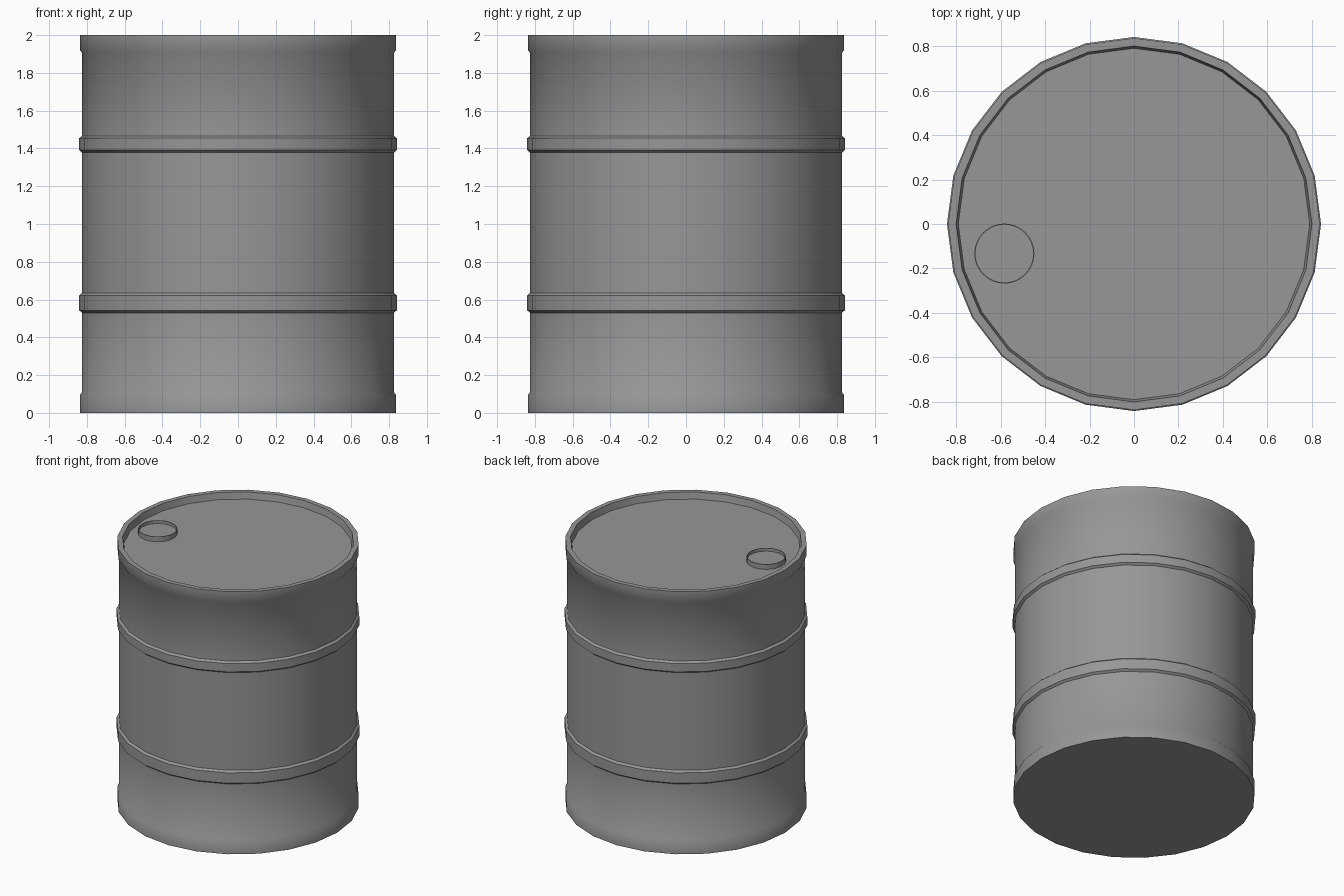
import bpy, bmesh
from math import sin, cos, pi, radians

if "Cube" in bpy.data.objects:
    bpy.data.objects.remove(bpy.data.objects["Cube"])

# dark grey painted steel
steel = bpy.data.materials.new("dark_grey")
steel.diffuse_color = (0.31, 0.31, 0.31, 1)
steel.use_nodes = True
steel.node_tree.nodes["Principled BSDF"].inputs["Base Color"].default_value = steel.diffuse_color


def lathe(name, profile, sides, center=(0, 0), bottom=True):
    """Revolve (radius, z) points about a vertical axis; fill the last ring and optionally the first."""
    bm = bmesh.new()
    rings = []
    for r, z in profile:
        rings.append([bm.verts.new((center[0] + r * cos(2 * pi * i / sides),
                                    center[1] + r * sin(2 * pi * i / sides), z))
                      for i in range(sides)])
    for a, b in zip(rings, rings[1:]):
        for i in range(sides):
            j = (i + 1) % sides
            bm.faces.new((a[i], a[j], b[j], b[i]))
    if bottom:
        bm.faces.new(rings[0][::-1])
    bm.faces.new(rings[-1])
    me = bpy.data.meshes.new(name)
    bm.to_mesh(me)
    bm.free()
    me.materials.append(steel)
    ob = bpy.data.objects.new(name, me)
    bpy.context.collection.objects.link(ob)
    bpy.ops.object.select_all(action='DESELECT')
    ob.select_set(True)
    bpy.context.view_layer.objects.active = ob
    bpy.ops.object.shade_smooth_by_angle(angle=radians(40))
    return ob


BODY, HOOP, RIM = 0.825, 0.841, 0.836


def hoop(z0, z1):
    # raised band with chamfered edges
    return [(BODY, z0), (HOOP, z0 + 0.013), (HOOP, z1 - 0.013), (BODY, z1)]


# drum: bottom rim, two hoops, top rim and sunken lid
profile = [(RIM, 0), (RIM, 0.095), (BODY, 0.11)]
profile += hoop(0.53, 0.635) + hoop(1.378, 1.467)
profile += [(BODY, 1.905), (RIM, 1.92), (RIM, 2.0), (0.80, 2.0), (0.79, 1.95)]
lathe("drum_body", profile, 24)

# filler cap: thin collar standing on the lid with a recessed plug
lathe("filler_cap", [(0.135, 1.95), (0.135, 1.988), (0.130, 1.988), (0.130, 1.965)],
      32, center=(-0.583, -0.133), bottom=False)
